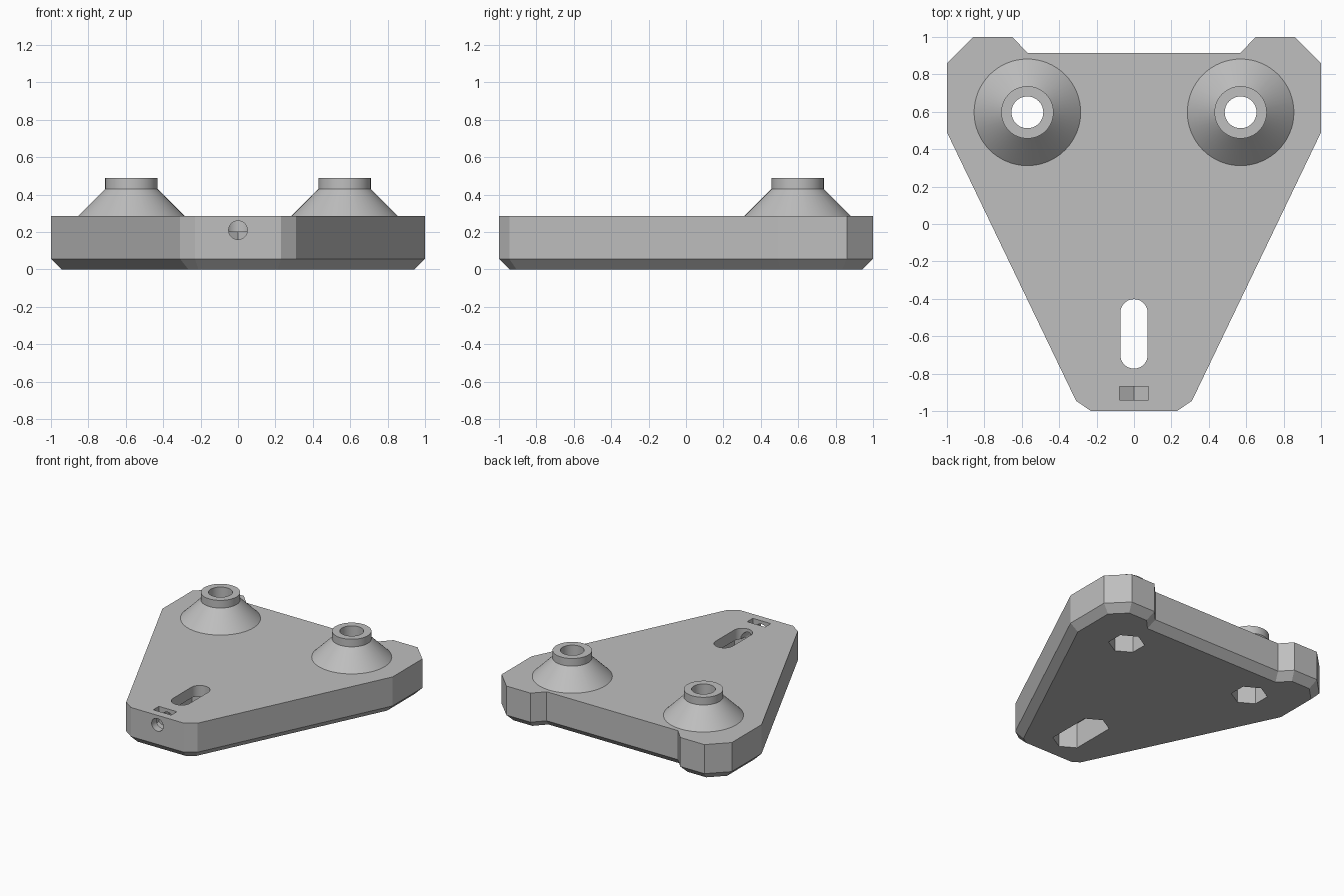
import bpy, bmesh
from math import pi, cos, sin, radians

cube = bpy.data.objects.get("Cube")
if cube:
    bpy.data.objects.remove(cube, do_unlink=True)

# Single grey material
grey = bpy.data.materials.new("plain_grey")
grey.use_nodes = True
grey.diffuse_color = (0.52, 0.52, 0.52, 1)
grey.node_tree.nodes["Principled BSDF"].inputs["Base Color"].default_value = (0.52, 0.52, 0.52, 1)

TOP, CHAMFER = 0.285, 0.057
BOSS_X, BOSS_Y = 0.57, 0.597
SLOT_BACK, SLOT_FRONT = -0.475, -0.70
NUT_DEPTH = 0.2


def finish(name, bm):
    bmesh.ops.recalc_face_normals(bm, faces=bm.faces)
    mesh = bpy.data.meshes.new(name)
    bm.to_mesh(mesh)
    bm.free()
    mesh.materials.append(grey)
    obj = bpy.data.objects.new(name, mesh)
    bpy.context.collection.objects.link(obj)
    return obj


def prism(name, points, z0, z1, chamfer=0):
    """Extrude an outline upward, optionally with a chamfered base."""
    bm = bmesh.new()
    base = bm.faces.new([bm.verts.new((x, y, z0 + chamfer)) for x, y in points])
    base.normal_update()
    if base.normal.z > 0:
        base.normal_flip()
    extruded = bmesh.ops.extrude_face_region(bm, geom=[base], use_keep_orig=True)["geom"]
    for v in extruded:
        if isinstance(v, bmesh.types.BMVert):
            v.co.z = z1
    if chamfer:
        bm.normal_update()
        bmesh.ops.inset_region(bm, faces=[base], thickness=chamfer, use_even_offset=True)
        for v in base.verts:
            v.co.z = z0
    return finish(name, bm)


def capsule(radius, sides, cx, y_back, y_front):
    """Outline of a round or hexagonal shape stretched along y."""
    half = sides // 2
    arc = [pi * i / half for i in range(half + 1)]
    if sides == 6:   # points of the hexagon lie along y
        arc = [radians(a) for a in (30, 90, 150)]
    back = [(cx + radius * cos(a), y_back + radius * sin(a)) for a in arc]
    front = [(cx - radius * cos(a), y_front - radius * sin(a)) for a in arc]
    if sides != 6 and y_back == y_front:
        return back[:-1] + front[:-1]
    return back + front


def lathe(name, profile, cx, cy, steps=64):
    """Stack of rings closed by flat caps."""
    bm = bmesh.new()
    rings = [[bm.verts.new((cx + r * cos(2 * pi * i / steps),
                            cy + r * sin(2 * pi * i / steps), z))
              for i in range(steps)] for r, z in profile]
    for low, high in zip(rings, rings[1:]):
        for i in range(steps):
            j = (i + 1) % steps
            bm.faces.new((low[i], low[j], high[j], high[i]))
    bm.faces.new(rings[0])
    bm.faces.new(rings[-1])
    return finish(name, bm)


def combine(target, tool, operation):
    mod = target.modifiers.new(tool.name, 'BOOLEAN')
    mod.operation, mod.solver, mod.object = operation, 'EXACT', tool
    bpy.context.view_layer.objects.active = target
    bpy.ops.object.modifier_apply(modifier=mod.name)
    bpy.data.objects.remove(tool, do_unlink=True)


# Base plate from a mirrored half outline
half = [(0.23, -1), (0.31, -0.945), (1, 0.49), (1, 0.86), (0.86, 1), (0.65, 1), (0.57, 0.915)]
outline = half + [(-x, y) for x, y in reversed(half)]
plate = prism("mounting_plate", outline, 0, TOP, CHAMFER)

# Conical bosses with bolt holes and hexagonal nut pockets
for side, x in (("left", BOSS_X), ("right", -BOSS_X)):
    boss = lathe(side + "_boss", [(0.285, 0.24), (0.285, TOP), (0.14, 0.43), (0.14, 0.49)], x, BOSS_Y)
    combine(plate, boss, 'UNION')
    hole = prism(side + "_bolt_hole", capsule(0.085, 64, x, BOSS_Y, BOSS_Y), -0.1, 0.6)
    combine(plate, hole, 'DIFFERENCE')
    pocket = prism(side + "_nut_pocket", capsule(0.13, 6, x, BOSS_Y, BOSS_Y), -0.1, NUT_DEPTH)
    combine(plate, pocket, 'DIFFERENCE')

# Adjustment slot with a wider hexagonal channel below
combine(plate, prism("slot", capsule(0.073, 64, 0, SLOT_BACK, SLOT_FRONT), -0.1, 0.4), 'DIFFERENCE')
combine(plate, prism("slot_channel", capsule(0.13, 6, 0, SLOT_BACK, SLOT_FRONT), -0.1, NUT_DEPTH), 'DIFFERENCE')

# Set screw hole running from the front into the slot
screw = lathe("screw_hole", [(0.05, 0), (0.05, 0.4)], 0, 0, 48)
screw.rotation_euler.x = -pi / 2
screw.location = (0, -1.08, 0.21)
bpy.context.view_layer.update()
combine(plate, screw, 'DIFFERENCE')

# Nut trap with a V-shaped floor
bm = bmesh.new()
profile = [(-0.078, 0.4), (-0.078, 0.165), (0, 0.12), (0.078, 0.165), (0.078, 0.4)]
ends = [[bm.verts.new((x, y, z)) for x, z in profile] for y in (-0.94, -0.87)]
for end in ends:
    bm.faces.new(end)
for i in range(len(profile)):
    j = (i + 1) % len(profile)
    bm.faces.new((ends[0][i], ends[0][j], ends[1][j], ends[1][i]))
combine(plate, finish("nut_trap", bm), 'DIFFERENCE')

# Smooth the round surfaces and keep every edge crisp
bpy.ops.object.select_all(action='DESELECT')
plate.select_set(True)
bpy.context.view_layer.objects.active = plate
bpy.ops.object.shade_smooth_by_angle(angle=radians(12))
